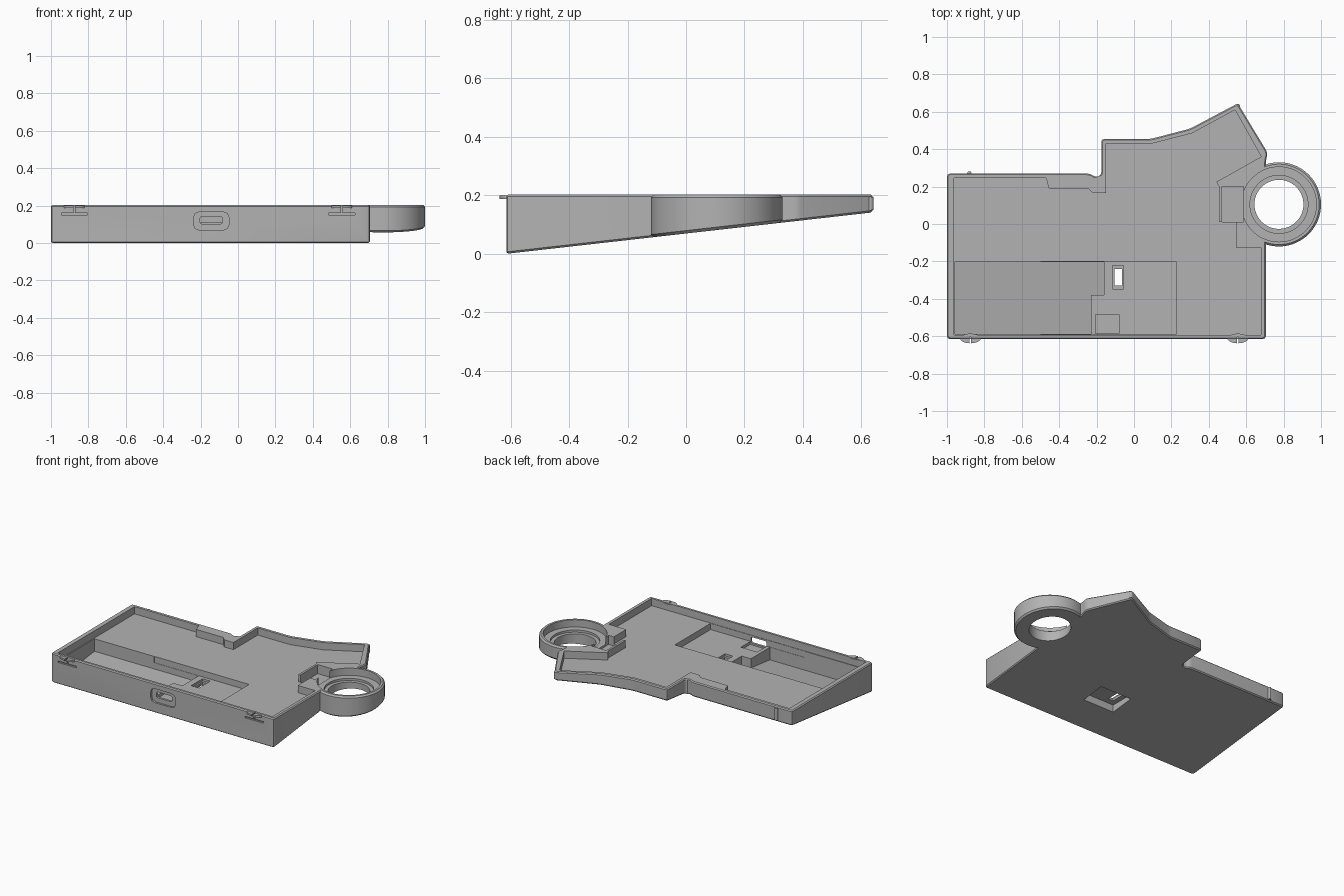
import bpy, bmesh, math

old = bpy.data.objects.get("Cube")
if old:
    bpy.data.objects.remove(old, do_unlink=True)

grey = bpy.data.materials.new("plain_grey")
grey.use_nodes = True
colour = (0.45, 0.45, 0.45, 1)
grey.diffuse_color = colour
grey.node_tree.nodes["Principled BSDF"].inputs["Base Color"].default_value = colour

TOP = 0.203      # height of the rim
FLOOR = 0.153    # height of the main tray floor
SHELF = 0.11     # height of the shallow step in the pocket
ABOVE = 0.3      # cutters stop here, clear of the rim


def underside(y):
    """Height of the sloping underside."""
    return (y + 0.615) * 0.113


def level(z):
    return lambda y: z


def rect(x0, x1, y0, y1):
    return [(x0, y0), (x1, y0), (x1, y1), (x0, y1)]


def ellipse(x, y, rx, ry, n=72):
    turn = 2 * math.pi / n
    return [(x + rx * math.cos(i * turn), y + ry * math.sin(i * turn)) for i in range(n)]


def prism(name, points, low, high, corner=0, edge=0):
    """Upright solid; low is a function of y. Optional corner rounding and edge chamfer."""
    bm = bmesh.new()
    bottom = bm.faces.new([bm.verts.new((x, y, low(y))) for x, y in points])
    top = bm.faces.new([bm.verts.new((x, y, high)) for x, y in points])
    lower, upper = list(bottom.verts), list(top.verts)
    for i in range(len(points)):
        bm.faces.new((lower[i - 1], lower[i], upper[i], upper[i - 1]))
    bmesh.ops.recalc_face_normals(bm, faces=bm.faces)
    if corner:
        upright = [e for e in bm.edges
                   if abs(e.verts[0].co.z - e.verts[1].co.z) > 0.02
                   and (e.verts[0].co.xy - e.verts[1].co.xy).length < 0.001]
        bmesh.ops.bevel(bm, geom=upright, offset=corner, segments=2,
                        profile=0.5, affect='EDGES', clamp_overlap=True)
    if edge:
        caps = [f for f in bm.faces if abs(f.normal.z) > 0.9]
        rims = list({e for f in caps for e in f.edges})
        bmesh.ops.bevel(bm, geom=rims, offset=edge, segments=1,
                        affect='EDGES', clamp_overlap=True)
    mesh = bpy.data.meshes.new(name)
    bm.to_mesh(mesh)
    bm.free()
    mesh.materials.append(grey)
    obj = bpy.data.objects.new(name, mesh)
    bpy.context.collection.objects.link(obj)
    return obj


def combine(target, tool, operation='DIFFERENCE'):
    """Apply a boolean and discard the tool."""
    mod = target.modifiers.new("combine", 'BOOLEAN')
    mod.object, mod.operation, mod.solver = tool, operation, 'EXACT'
    bpy.context.view_layer.objects.active = target
    bpy.ops.object.modifier_apply(modifier=mod.name)
    bpy.data.objects.remove(tool, do_unlink=True)


def cut(points, low, high=ABOVE, corner=0):
    combine(case, prism("cutter", points, low, high, corner))


# Wedge-shaped case body
outline = [(-1, -0.615), (0.705, -0.615), (0.705, 0.34), (0.715, 0.38), (0.555, 0.645),
           (0.3, 0.51), (0.09, 0.455), (-0.175, 0.455), (-0.175, 0.26),
           (-0.205, 0.25), (-0.235, 0.27), (-1, 0.27)]
case = prism("keyboard_case", outline, underside, TOP, corner=0.02, edge=0.01)

# Round knob housing at the side
KX, KY, KR = 0.775, 0.105, 0.225
combine(case, prism("knob_ring", ellipse(KX, KY, KR, KR), underside, TOP, edge=0.01), 'UNION')

# Main tray, leaving solid blocks by the rear rim and beside the ring
tray = [(-0.963, -0.593), (0.678, -0.593), (0.678, -0.125), (0.545, -0.125), (0.545, 0.01),
        (0.455, 0.01), (0.455, 0.2), (0.44, 0.225), (0.68, 0.36), (0.54, 0.61),
        (0.31, 0.485), (0.095, 0.43), (-0.15, 0.43), (-0.15, 0.165), (-0.22, 0.165),
        (-0.245, 0.19), (-0.455, 0.19), (-0.47, 0.245), (-0.963, 0.245)]
cut(tray, level(FLOOR))

# Stepped seat and hole in the knob ring, with a channel to the tray
cut(ellipse(KX, KY, 0.2, 0.2), level(FLOOR))
cut(ellipse(KX, KY, 0.155, 0.155), level(0.138))
cut(ellipse(KX, KY, 0.131, 0.131), level(-0.1))
cut(rect(0.47, 0.585, 0.01, 0.2), level(0.14))

# Shallow shelf and deep pocket along the front
cut(rect(-0.5, 0.225, -0.59, -0.2), level(SHELF))
pocket = [(-0.956, -0.588), (-0.23, -0.588), (-0.23, -0.38), (-0.16, -0.38),
          (-0.16, -0.202), (-0.956, -0.202)]
cut(pocket, lambda y: underside(y) + 0.02)

# Recess beneath the shelf and its switch opening
cut(rect(-0.14, 0.1, -0.37, -0.2), level(-0.1), 0.078)
cut(rect(-0.115, -0.055, -0.348, -0.223), level(0.095))
cut(rect(-0.105, -0.065, -0.33, -0.24), level(-0.1))

# Cable port in the front wall with a sunken surround
cut(rect(-0.205, -0.08, -0.586, -0.485), level(0.09))


def front_slot(x, z, width, height, y0, y1, radius):
    """Rounded slot driven through the front wall."""
    slot = prism("slot", rect(-width / 2, width / 2, -height / 2, height / 2),
                 level(y0), y1, corner=radius)
    for v in slot.data.vertices:
        a, b, c = v.co
        v.co = (x + a, c, z + b)
    slot.data.flip_normals()
    combine(case, slot)


front_slot(-0.143, 0.118, 0.19, 0.096, -0.7, -0.602, 0.03)
front_slot(-0.143, 0.122, 0.12, 0.04, -0.7, -0.53, 0.012)

# Front clips: half-round tabs over flexing slots
for x in (-0.875, 0.555):
    combine(case, prism("tab", ellipse(x, -0.612, 0.055, 0.026, 24), level(0.187), 0.2), 'UNION')
    cut(rect(x - 0.07, x + 0.07, -0.65, -0.603), level(0.15), 0.16)
    cut(rect(x - 0.004, x + 0.004, -0.65, -0.603), level(0.155))

# Rear clip bumps
for x, y in ((-0.88, 0.27), (0.555, 0.63)):
    combine(case, prism("bump", ellipse(x, y, 0.012, 0.012, 16),
                        lambda v: underside(v) + 0.008, 0.195), 'UNION')

# Smooth the round walls, keep the edges crisp
bpy.ops.object.select_all(action='DESELECT')
case.select_set(True)
bpy.context.view_layer.objects.active = case
bpy.ops.object.shade_smooth_by_angle(angle=math.radians(25))
